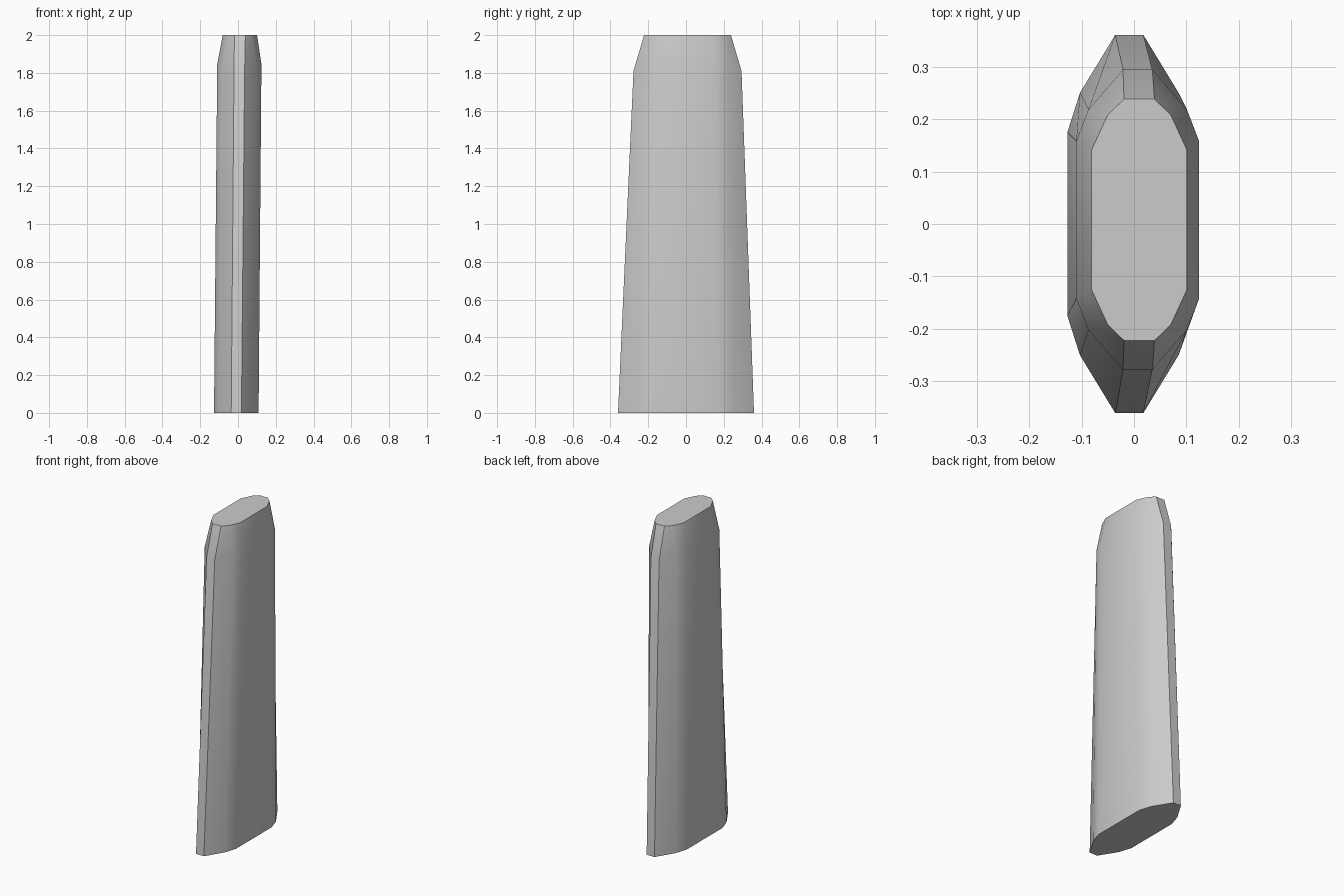
import bpy
import bmesh
import math

cube = bpy.data.objects.get("Cube")
if cube:
    bpy.data.objects.remove(cube, do_unlink=True)

# Plain grey material
grey = bpy.data.materials.new("plain grey")
grey.use_nodes = True
colour = (0.6, 0.6, 0.6, 1)
grey.diffuse_color = colour
grey.node_tree.nodes["Principled BSDF"].inputs["Base Color"].default_value = colour


def outline(bm, cx, cy, tip, shoulder, side):
    """Twelve-sided ring; each argument is (half width, half depth, height)."""
    quarter = [side, shoulder, tip]
    loop = [(1, 1, p) for p in quarter] + [(-1, 1, p) for p in quarter[::-1]]
    loop += [(-1, -1, p) for p in quarter] + [(1, -1, p) for p in quarter[::-1]]
    return [bm.verts.new((cx + sx * x, cy + sy * y, z)) for sx, sy, (x, y, z) in loop]


# Tapered slab lofted through base, shoulder and top outlines
bm = bmesh.new()
rings = [
    outline(bm, -0.009, 0, (0.027, 0.36, 0), (0.094, 0.25, 0), (0.118, 0.175, 0)),
    outline(bm, 0.007, 0.008, (0.028, 0.286, 1.81), (0.094, 0.21, 1.83), (0.117, 0.15, 1.845)),
    outline(bm, 0.01, 0.008, (0.029, 0.23, 2), (0.06, 0.2, 2), (0.091, 0.133, 2)),
]
for low, high in zip(rings, rings[1:]):
    for i in range(len(low)):
        j = (i + 1) % len(low)
        bm.faces.new((low[i], low[j], high[j], high[i]))
bm.faces.new(rings[0][::-1])
bm.faces.new(rings[-1])
bmesh.ops.recalc_face_normals(bm, faces=bm.faces)

mesh = bpy.data.meshes.new("tapered_slab")
bm.to_mesh(mesh)
bm.free()
mesh.materials.append(grey)
slab = bpy.data.objects.new("tapered_slab", mesh)
bpy.context.collection.objects.link(slab)

# Smooth flanks, crisp tips and caps
bpy.ops.object.select_all(action="DESELECT")
slab.select_set(True)
bpy.context.view_layer.objects.active = slab
bpy.ops.object.shade_smooth_by_angle(angle=math.radians(30))
